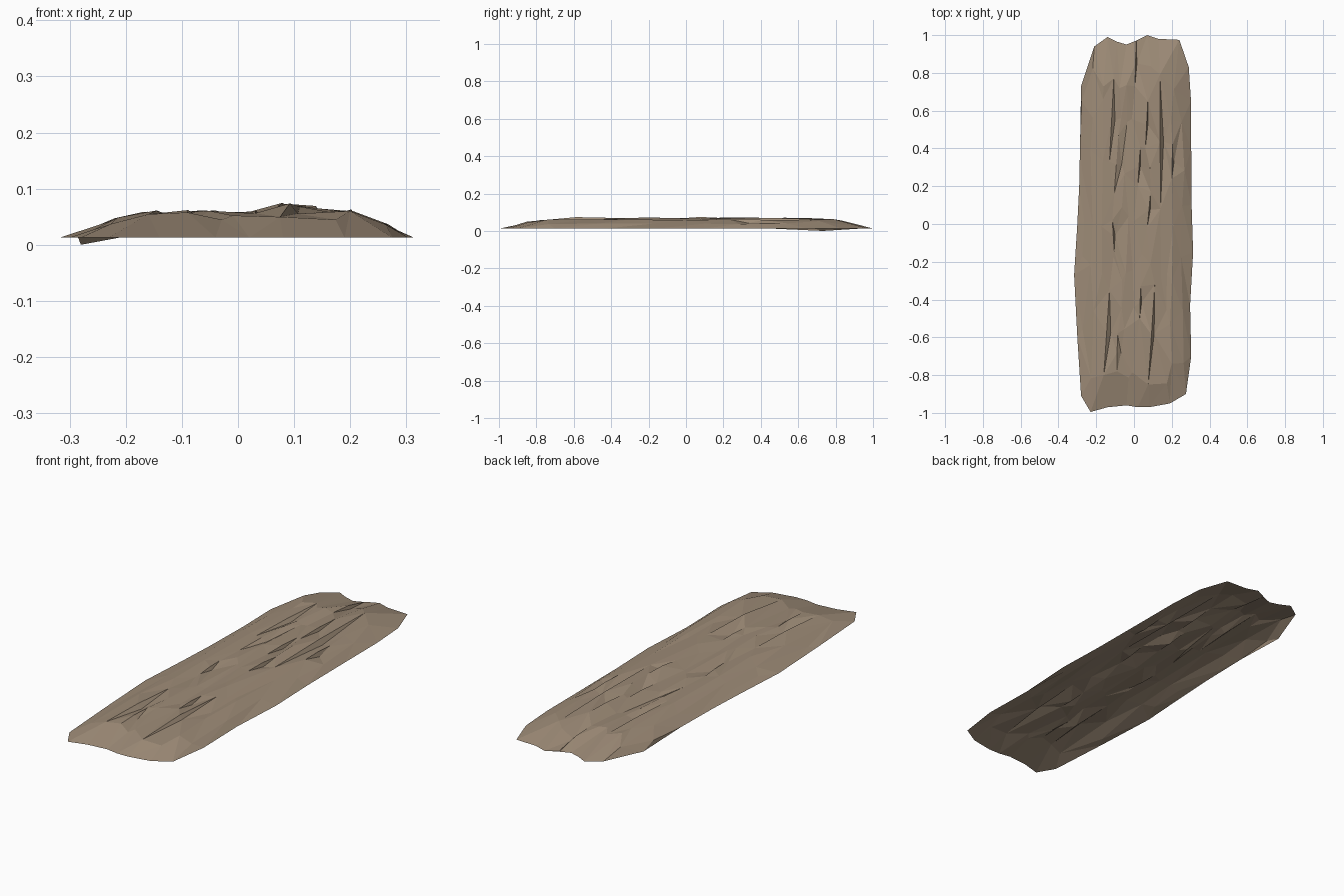
import bpy, bmesh, random
from mathutils import Vector
from mathutils.geometry import delaunay_2d_cdt

if "Cube" in bpy.data.objects:
    bpy.data.objects.remove(bpy.data.objects["Cube"])

random.seed(4)
RIM = 0.013          # height of the thin rim
SQUASH = 0.3         # y squash, so the facets run along the grain

# Outline of the slab, seen from above (counter-clockwise from the front left)
outline = [(-.23, -.995), (-.14, -.97), (-.04, -.96), (.02, -.97), (.08, -.97),
           (.19, -.95), (.275, -.9), (.303, -.7), (.297, -.43), (.313, -.15),
           (.305, .1), (.303, .4), (.302, .65), (.29, .83), (.24, .975), (.13, .98),
           (.07, 1.0), (.01, .97), (-.04, .95), (-.09, .965), (-.14, .99),
           (-.21, .94), (-.28, .73), (-.285, .45), (-.29, .2), (-.3, 0),
           (-.317, -.27), (-.3, -.6), (-.28, -.91)]

# Ridged cross-section: x, z
section = [(-.315, .013), (-.27, .023), (-.22, .045), (-.16, .059), (-.11, .053),
           (-.075, .061), (-.04, .058), (0, .05), (.04, .058), (.08, .071),
           (.14, .065), (.165, .056), (.2, .06), (.26, .038), (.315, .013)]

# Cracks in the bark: start, end, width
cracks = [((-.16, -.80), (-.13, -.35), .022), ((.075, -.85), (.11, -.32), .014),
          ((.03, -.5), (.035, -.33), .008), ((-.115, .02), (-.105, -.14), .01),
          ((-.13, .33), (-.107, .77), .018), ((-.105, .16), (-.082, .47), .028),
          ((.14, .08), (.137, .79), .018), ((.07, -.02), (.088, .17), .007),
          ((.02, .2), (.033, .41), .007), ((.06, .4), (.073, .65), .007),
          ((.005, .73), (.012, .97), .007), ((-.09, -.78), (-.088, -.58), .02),
          ((.2, .24), (.204, .42), .01)]


def height(x, y):
    """Cross-section height, tapering to the rim at both ends."""
    z = RIM
    for (x0, z0), (x1, z1) in zip(section, section[1:]):
        if x0 <= x <= x1:
            z = z0 + (z1 - z0) * (x - x0) / (x1 - x0)
    taper = min(1, max(0, (0.98 - abs(y)) / 0.2))
    return RIM + (z - RIM) * taper


# Rim points, with one corner bent down to the ground
points = [Vector((x, y, RIM)) for x, y in outline]
points[22].z = 0.0
edges = []

# Each crack is a high lip beside a sunken lip
for a, b, width in cracks:
    i = len(points)
    mx, my = (a[0] + b[0]) / 2, (a[1] + b[1]) / 2
    for x, y, lift in ((a[0], a[1], 0), (mx, my, .004),
                       (b[0], b[1], 0), (mx + width, my, -.013)):
        points.append(Vector((x, y, height(x, y) + lift)))
    edges += [(i, i + 1), (i + 1, i + 2), (i + 2, i + 3), (i + 3, i)]

# Uneven ridge points between the cracks
for x, _ in section[1:-1]:
    for row in (-.78, -.5, -.22, .06, .34, .6, .78):
        px = x + random.uniform(-.012, .012)
        py = row + random.uniform(-.08, .06)
        if abs(px) > .25 and abs(py) > .75:
            continue
        if any(a[0] - .03 < px < b[0] + .03 and
               min(a[1], b[1]) - .03 < py < max(a[1], b[1]) + .03
               for a, b, _ in cracks):
            continue
        points.append(Vector((px, py, height(px, py) + random.uniform(-.004, .003))))

flat = [Vector((p.x, p.y * SQUASH)) for p in points]
verts, _, faces, source, _, _ = delaunay_2d_cdt(
    flat, edges, [list(range(len(outline)))], 1, 1e-6)
coords = [(v.x, v.y / SQUASH,
           points[s[0]].z if s else height(v.x, v.y / SQUASH))
          for v, s in zip(verts, source)]

# Bark slab: an open, flat-faceted shell
mesh = bpy.data.meshes.new("bark_slab")
mesh.from_pydata(coords, [], faces)
bm = bmesh.new()
bm.from_mesh(mesh)
for f in bm.faces:
    f.normal_update()
    if f.normal.z < 0:
        f.normal_flip()
    f.smooth = False
bm.to_mesh(mesh)
bm.free()
slab = bpy.data.objects.new("bark_slab", mesh)
bpy.context.collection.objects.link(slab)

bark = bpy.data.materials.new("bark_brown")
bark.diffuse_color = (0.34, 0.26, 0.185, 1)
bark.use_nodes = True
bark.node_tree.nodes["Principled BSDF"].inputs["Base Color"].default_value = bark.diffuse_color
mesh.materials.append(bark)
